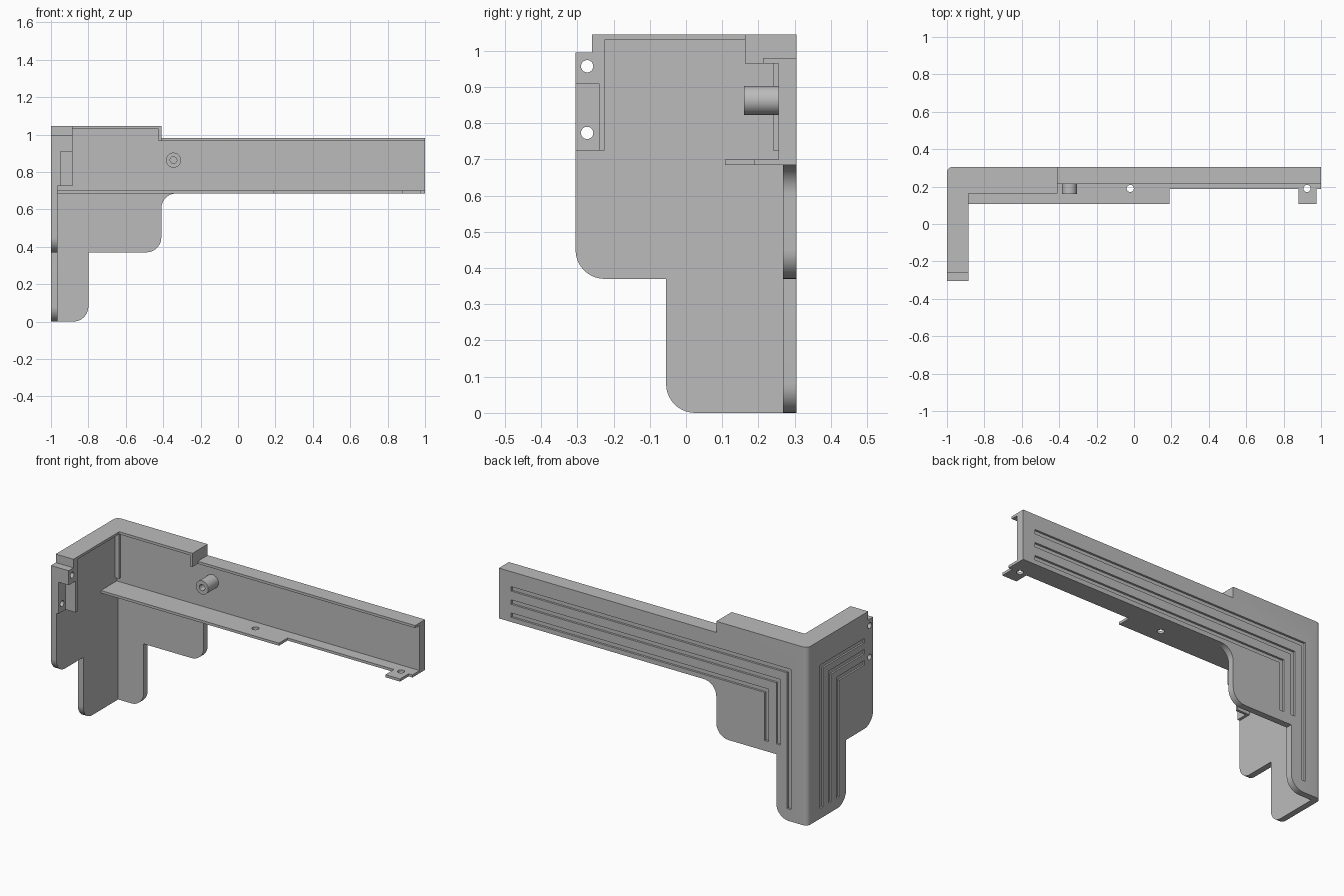
import bpy, bmesh
from math import pi, sin, cos
from mathutils import Vector

old = bpy.data.objects.get("Cube")
if old:
    bpy.data.objects.remove(old, do_unlink=True)

grey = bpy.data.materials.new("plain grey")
grey.use_nodes = True
grey.diffuse_color = (0.5, 0.5, 0.5, 1)
grey.node_tree.nodes["Principled BSDF"].inputs["Base Color"].default_value = (0.5, 0.5, 0.5, 1)


def rounded(points, steps=10):
    """Outline whose right-angled corners may carry a radius as third value."""
    out = []
    for i, p in enumerate(points):
        here = Vector(p[:2])
        if len(p) < 3:
            out.append(here)
            continue
        r = p[2]
        d1 = (Vector(points[i - 1][:2]) - here).normalized()
        d2 = (Vector(points[(i + 1) % len(points)][:2]) - here).normalized()
        centre = here + (d1 + d2) * r
        for k in range(steps + 1):
            t = pi / 2 * k / steps
            out.append(centre - d2 * r * cos(t) - d1 * r * sin(t))
    return out


def prism(name, points, axis, lo, hi):
    """Extrude an outline along an axis."""
    place = {"x": lambda a, b, t: (t, a, b),
             "y": lambda a, b, t: (a, t, b),
             "z": lambda a, b, t: (a, b, t)}[axis]
    bm = bmesh.new()
    loops = [[bm.verts.new(place(a, b, t)) for a, b in rounded(points)] for t in (lo, hi)]
    n = len(loops[0])
    for loop in loops:
        bm.faces.new(loop)
    for i in range(n):
        j = (i + 1) % n
        bm.faces.new((loops[0][i], loops[0][j], loops[1][j], loops[1][i]))
    bmesh.ops.recalc_face_normals(bm, faces=bm.faces)
    mesh = bpy.data.meshes.new(name)
    bm.to_mesh(mesh)
    bm.free()
    mesh.materials.append(grey)
    obj = bpy.data.objects.new(name, mesh)
    bpy.context.collection.objects.link(obj)
    return obj


def box(name, x, y, z):
    return prism(name, [(x[0], y[0]), (x[1], y[0]), (x[1], y[1]), (x[0], y[1])], "z", *z)


def rod(name, a, b, r, axis, lo, hi, sides=32):
    ring = [(a + r * cos(2 * pi * k / sides), b + r * sin(2 * pi * k / sides)) for k in range(sides)]
    return prism(name, ring, axis, lo, hi)


def activate(obj):
    bpy.ops.object.select_all(action="DESELECT")
    obj.select_set(True)
    bpy.context.view_layer.objects.active = obj


def cut(obj, cutter):
    """Subtract the cutter and throw it away."""
    cutter.hide_render = True
    mod = obj.modifiers.new("cut", "BOOLEAN")
    mod.operation = "DIFFERENCE"
    mod.solver = "EXACT"
    mod.object = cutter
    activate(obj)
    bpy.ops.object.modifier_apply(modifier=mod.name)
    bpy.data.objects.remove(cutter, do_unlink=True)


def groove(axis, side, end, top, bottom, lo, hi, w=0.026):
    """Bent groove: along the wall at height top, then down at position side."""
    s = w if end > side else -w
    return prism("groove_cutter", [(side, bottom), (side, top), (end, top), (end, top - w),
                                   (side + s, top - w), (side + s, bottom)], axis, lo, hi)


R = 0.08
# Back wall with the long arm
back = prism("back_wall", [(-1, 0), (-0.8, 0, R), (-0.8, 0.37), (-0.41, 0.37, R),
                           (-0.41, 0.685, R), (1, 0.685), (1, 0.98), (-0.41, 0.98),
                           (-0.41, 1.045), (-1, 1.045)], "y", 0.268, 0.305)
arc = [(-0.97 - 0.03 * cos(pi / 2 * k / 8), 0.275 + 0.03 * sin(pi / 2 * k / 8)) for k in range(9)]
cut(back, prism("corner_cutter", [(-1.03, 0.275)] + arc + [(-0.97, 0.335), (-1.03, 0.335)],
                "z", -0.1, 1.2))
for side, top, bottom in ((-0.895, 0.892, 0.07), (-0.825, 0.815, 0.43), (-0.75, 0.738, 0.43)):
    cut(back, groove("y", side, 0.92, top, bottom, 0.293, 0.35))

# Side wall
side_wall = prism("side_wall", [(0.268, 0), (-0.055, 0, R), (-0.055, 0.37), (-0.305, 0.37, R),
                                (-0.305, 0.995), (-0.26, 0.995), (-0.26, 1.045),
                                (0.268, 1.045)], "x", -1, -0.965)
for side, top in ((0.185, 0.9), (0.11, 0.835), (0.035, 0.77)):
    cut(side_wall, groove("x", side, -0.225, top, 0.06, -1.05, -0.99))

# Thick front column with its notch
column = prism("front_column", [(-0.305, 0.725), (-0.225, 0.725), (-0.225, 1.03), (-0.26, 1.03),
                                (-0.26, 0.995), (-0.305, 0.995)], "x", -0.965, -0.885)
cut(column, box("notch_cutter", (-0.95, -0.8), (-0.4, -0.24), (0.6, 0.91)))

# Screw holes through the front edge
for part in (side_wall, column):
    for z in (0.957, 0.773):
        cut(part, rod("hole_cutter", -0.273, z, 0.017, "x", -1.1, -0.8))

# Inner wall thickening and corner rib
inner = prism("inner_wall", [(-0.965, 0.685), (1, 0.685), (1, 0.98), (-0.41, 0.98),
                             (-0.41, 1.03), (-0.965, 1.03)], "y", 0.255, 0.268)
rib = box("corner_rib", (-0.965, -0.94), (0.24, 0.255), (0.725, 1.03))

# Top rims
rim = prism("top_rim", [(-0.965, -0.26), (-0.885, -0.26), (-0.885, 0.163), (-0.41, 0.163),
                        (-0.41, 0.268), (-0.965, 0.268)], "z", 1.03, 1.045)
step = box("rim_end", (-0.425, -0.41), (0.163, 0.255), (0.965, 1.03))
arm_rim = box("arm_rim", (-0.41, 1), (0.213, 0.255), (0.965, 0.98))

# Bottom shelf with two tabs
shelf = prism("bottom_shelf", [(-0.965, 0.108), (0.19, 0.108), (0.19, 0.188), (0.88, 0.188),
                               (0.88, 0.108), (0.975, 0.108), (0.975, 0.188), (1, 0.188),
                               (1, 0.255), (-0.965, 0.255)], "z", 0.685, 0.7)
for x in (-0.02, 0.925):
    cut(shelf, rod("hole_cutter", x, 0.19, 0.019, "z", 0.6, 0.8))

# Screw boss
boss = rod("screw_boss", -0.345, 0.863, 0.04, "y", 0.16, 0.255, 40)
cut(boss, rod("hole_cutter", -0.345, 0.863, 0.018, "y", 0.1, 0.245))

for part in (back, side_wall, column, inner, rib, rim, step, arm_rim, shelf, boss):
    activate(part)
    bpy.ops.object.shade_smooth_by_angle()
